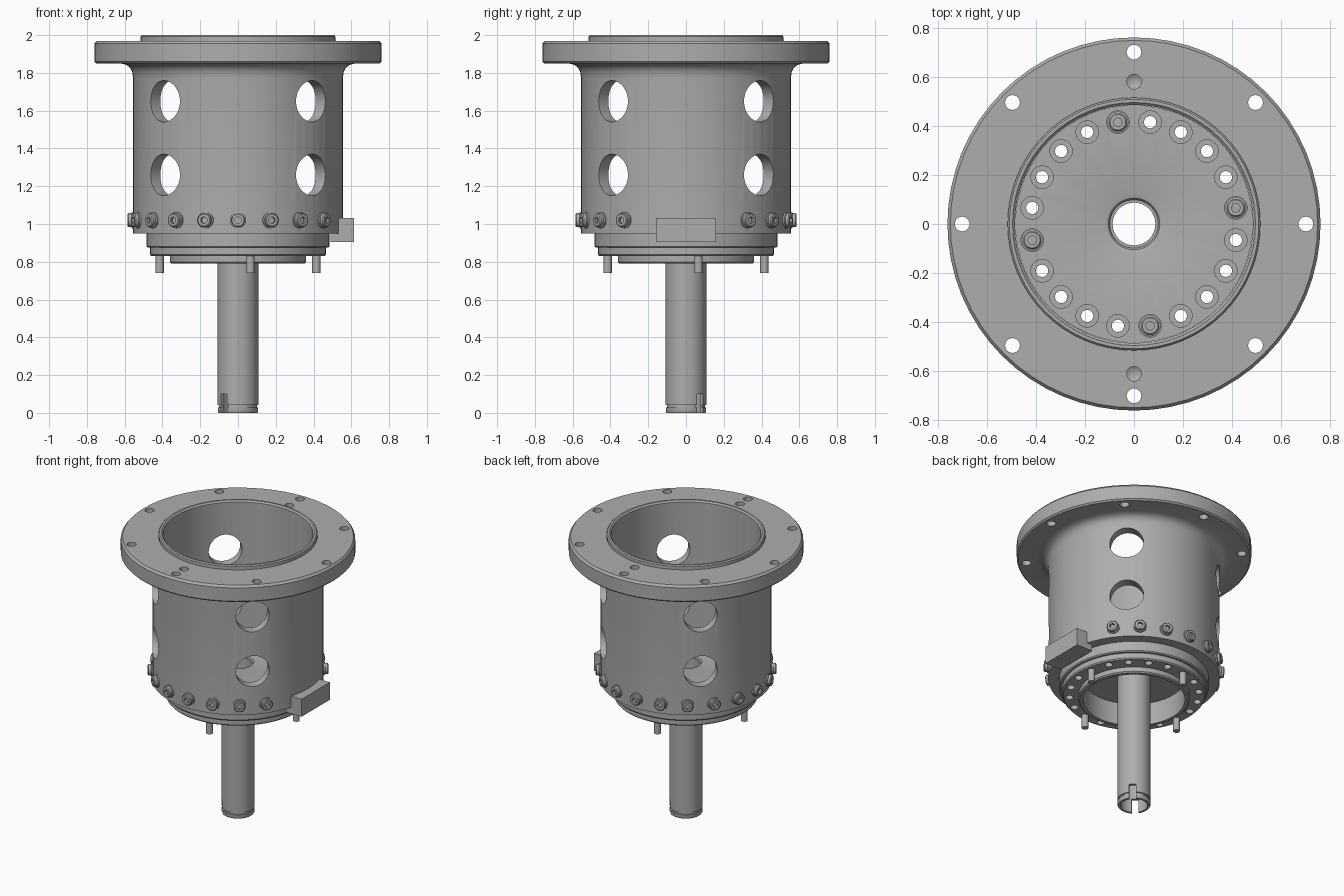
import bpy, bmesh
from math import pi, cos, sin, radians
from mathutils import Matrix, Vector

cube = bpy.data.objects.get("Cube")
if cube:
    bpy.data.objects.remove(cube, do_unlink=True)

steel = bpy.data.materials.new("grey steel")
GREY = (0.42, 0.42, 0.42, 1)
steel.diffuse_color = GREY
steel.use_nodes = True
steel.node_tree.nodes["Principled BSDF"].inputs["Base Color"].default_value = GREY


def hex_radius(r, a):
    return r * cos(pi / 6) / cos(a % (pi / 3) - pi / 6)


def lathe(bm, profile, segs=48, closed=True, at=Matrix(), hex_below=0.0):
    """Revolve (radius, height) points round z; radii under hex_below become hexagons."""
    rings = []
    for i in range(segs):
        a = 2 * pi * i / segs
        ring = []
        for r, z in profile:
            if r < hex_below:
                r = hex_radius(r, a)
            ring.append(bm.verts.new(at @ Vector((r * cos(a), r * sin(a), z))))
        rings.append(ring)
    n = len(profile)
    for i in range(segs):
        p, q = rings[i], rings[(i + 1) % segs]
        for j in range(n if closed else n - 1):
            k = (j + 1) % n
            bm.faces.new((p[j], q[j], q[k], p[k]))
    bmesh.ops.remove_doubles(bm, verts=[v for ring in rings for v in ring], dist=1e-6)


def rod(bm, r, z0, z1, at=Matrix(), segs=24):
    lathe(bm, [(0, z0), (r, z0), (r, z1), (0, z1)], segs, False, at)


def box(bm, size, at):
    bmesh.ops.create_cube(bm, size=1, matrix=at @ Matrix.Diagonal((*size, 1)))


def finish(name, bm, cutter=None):
    bmesh.ops.recalc_face_normals(bm, faces=bm.faces)
    mesh = bpy.data.meshes.new(name)
    bm.to_mesh(mesh)
    bm.free()
    mesh.materials.append(steel)
    obj = bpy.data.objects.new(name, mesh)
    bpy.context.collection.objects.link(obj)
    bpy.ops.object.select_all(action='DESELECT')
    obj.select_set(True)
    bpy.context.view_layer.objects.active = obj
    if cutter:
        tool = finish(name + "_cutter", cutter)
        bpy.ops.object.select_all(action='DESELECT')
        obj.select_set(True)
        bpy.context.view_layer.objects.active = obj
        mod = obj.modifiers.new("holes", 'BOOLEAN')
        mod.operation, mod.solver, mod.object = 'DIFFERENCE', 'EXACT', tool
        bpy.ops.object.modifier_apply(modifier=mod.name)
        bpy.data.objects.remove(tool, do_unlink=True)
    bpy.ops.object.shade_smooth_by_angle(angle=radians(30))
    return obj


def around(deg, r, z=0.0):
    """Upright frame at a polar position."""
    return Matrix.Rotation(radians(deg), 4, 'Z') @ Matrix.Translation((r, 0, z))


def outward(deg, r, z):
    """Frame whose z axis points away from the main axis."""
    return around(deg, r, z) @ Matrix.Rotation(pi / 2, 4, 'Y')


# Flanged housing with filleted neck and raised lip
bm, cut = bmesh.new(), bmesh.new()
lathe(bm, [(0.485, 0.95), (0.555, 0.95), (0.555, 1.77), (0.56, 1.805), (0.572, 1.828),
           (0.59, 1.842), (0.62, 1.85), (0.75, 1.85), (0.76, 1.86), (0.76, 1.955),
           (0.748, 1.97), (0.515, 1.97), (0.515, 1.993), (0.508, 2.0), (0.495, 2.0),
           (0.485, 1.99)], 64)
for deg in range(45, 360, 90):
    for z in (1.65, 1.26):
        rod(cut, 0.11, 0, 0.4, outward(deg, 0.35, z), 32)
for deg in range(0, 360, 45):
    rod(cut, 0.03, 1.7, 2.1, around(deg, 0.70))
for y in (0.58, -0.61):
    lathe(cut, [(0, 1.91), (0.03, 1.93), (0.03, 2.1), (0, 2.1)], 24, False,
          Matrix.Translation((0, y, 0)))
finish("housing", bm, cut)

# Base plug: stepped outside, recessed underneath, counterbored bolt circle
bm, cut = bmesh.new(), bmesh.new()
lathe(bm, [(0.095, 0.95), (0.33, 0.95), (0.33, 0.79), (0.352, 0.79), (0.36, 0.798),
           (0.36, 0.83), (0.458, 0.83), (0.465, 0.838), (0.465, 0.875), (0.478, 0.875),
           (0.484, 0.882), (0.484, 1.08), (0.12, 1.08), (0.105, 1.075), (0.095, 1.06)], 64)
for i in range(20):
    lathe(cut, [(0, 0.7), (0.025, 0.7), (0.025, 1.045), (0.046, 1.045),
                (0.046, 1.2), (0, 1.2)], 24, False, around(9 + 18 * i, 0.42))
finish("base_plug", bm, cut)

# Hollow shaft with end groove and cross slot
bm, cut = bmesh.new(), bmesh.new()
lathe(bm, [(0.087, 0), (0.103, 0), (0.107, 0.008), (0.107, 0.028), (0.1, 0.028),
           (0.1, 0.042), (0.108, 0.042), (0.108, 1.065), (0.087, 1.065)])
box(cut, (0.4, 0.045, 0.2), Matrix.Rotation(pi / 4, 4, 'Z'))
finish("hollow_shaft", bm, cut)

# Cap screw head with hexagonal socket
HEAD = [(0, 0), (0.043, 0), (0.043, 0.01), (0.037, 0.013), (0.037, 0.028),
        (0.032, 0.033), (0.019, 0.033), (0.019, 0.014), (0, 0.014)]

# Long floor bolts whose shanks stick out below
for i, deg in enumerate(range(9, 360, 90)):
    bm = bmesh.new()
    rod(bm, 0.022, 0.74, 1.05, around(deg, 0.42))
    lathe(bm, HEAD, 24, False, around(deg, 0.42, 1.045), 0.02)
    finish(f"floor_bolt_{i + 1}", bm)

# Ring of side screws, leaving room for the bracket
for i in range(2, 19):
    bm = bmesh.new()
    lathe(bm, HEAD, 24, False, outward(18 * i, 0.552, 1.02), 0.02)
    finish(f"side_screw_{i - 1}", bm)

# Side bracket
bm = bmesh.new()
box(bm, (0.125, 0.32, 0.125), Matrix.Translation((0.5525, 0, 0.968)))
finish("side_bracket", bm)
